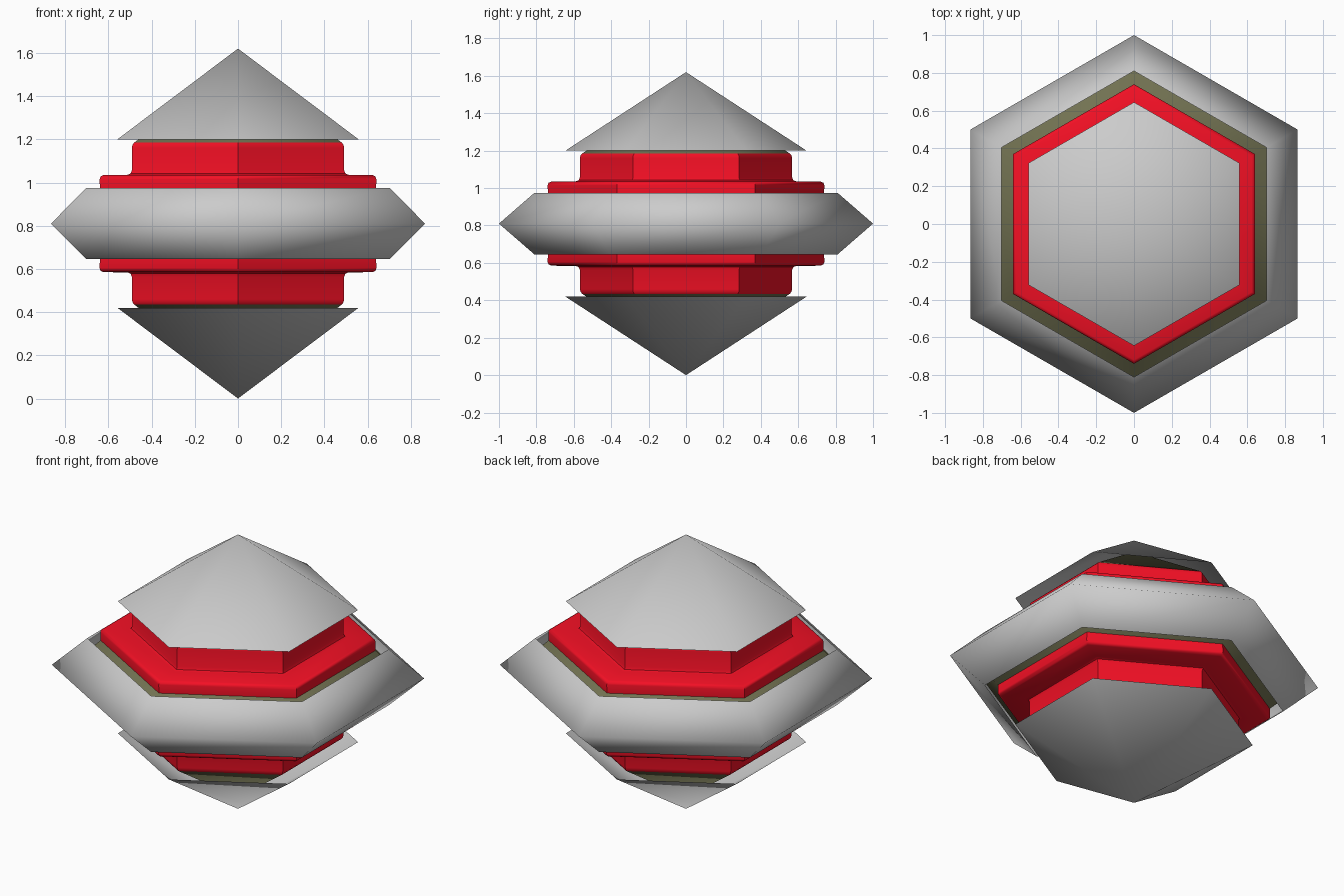
import bpy, bmesh, math

if "Cube" in bpy.data.objects:
    bpy.data.objects.remove(bpy.data.objects["Cube"])

MID = 0.81      # height of the symmetry plane
SIDES = 6


def material(name, rgb):
    m = bpy.data.materials.new(name)
    m.diffuse_color = (*rgb, 1)
    m.use_nodes = True
    m.node_tree.nodes["Principled BSDF"].inputs["Base Color"].default_value = m.diffuse_color
    return m


def mirrored(profile):
    """Reflect a bottom-to-top (radius, z) profile about the middle height."""
    return [(r, 2 * MID - z) for r, z in reversed(profile)]


def hex_lathe(name, profile, mat=None, angle=180):
    """Sweep a bottom-to-top (corner radius, z) profile round a hexagon."""
    bm = bmesh.new()
    rings = []
    for r, z in profile:
        n = SIDES if r > 0 else 1
        rings.append([bm.verts.new((r * math.cos(math.pi / 2 + k * math.tau / SIDES),
                                    r * math.sin(math.pi / 2 + k * math.tau / SIDES), z))
                      for k in range(n)])
    for a, b in zip(rings, rings[1:]):
        for k in range(SIDES):
            j = (k + 1) % SIDES
            if len(b) == 1:
                bm.faces.new((a[k], a[j], b[0]))
            elif len(a) == 1:
                bm.faces.new((a[0], b[j], b[k]))
            else:
                bm.faces.new((a[k], a[j], b[j], b[k]))
    mesh = bpy.data.meshes.new(name)
    bm.to_mesh(mesh)
    bm.free()
    obj = bpy.data.objects.new(name, mesh)
    bpy.context.collection.objects.link(obj)
    if mat:
        mesh.materials.append(mat)
    bpy.ops.object.select_all(action='DESELECT')
    obj.select_set(True)
    bpy.context.view_layer.objects.active = obj
    bpy.ops.object.shade_smooth_by_angle(angle=math.radians(angle))
    return obj


red = material("red", (0.9, 0.005, 0.018))
olive = material("dark_olive", (0.17, 0.17, 0.085))

# Grey outer shells: pointed caps and the wide middle ring, open at their rims
cap = [(0.645, 1.2), (0, 1.62)]
hex_lathe("top_cap", cap)
hex_lathe("bottom_cap", mirrored(cap))
hex_lathe("middle_ring", [(0.81, 0.645), (1.0, MID), (0.81, 0.975)])

# Red stepped collars with rounded edges
collar = [(0.738, 0.965), (0.74, 1.015), (0.735, 1.028), (0.72, 1.035),
          (0.59, 1.036), (0.574, 1.042), (0.567, 1.058),
          (0.567, 1.16), (0.564, 1.175), (0.555, 1.185)]
hex_lathe("upper_collar", collar, red, 45)
hex_lathe("lower_collar", mirrored(collar), red, 45)

# Dark inner core seen through the gaps, parallel to the shells
tip = [(0.555, 1.185), (0, 1.55)]
hex_lathe("core_top", tip, olive, 45)
hex_lathe("core_bottom", mirrored(tip), olive, 45)
hex_lathe("core_middle", [(0.738, 0.655), (0.91, MID), (0.738, 0.965)], olive, 45)
